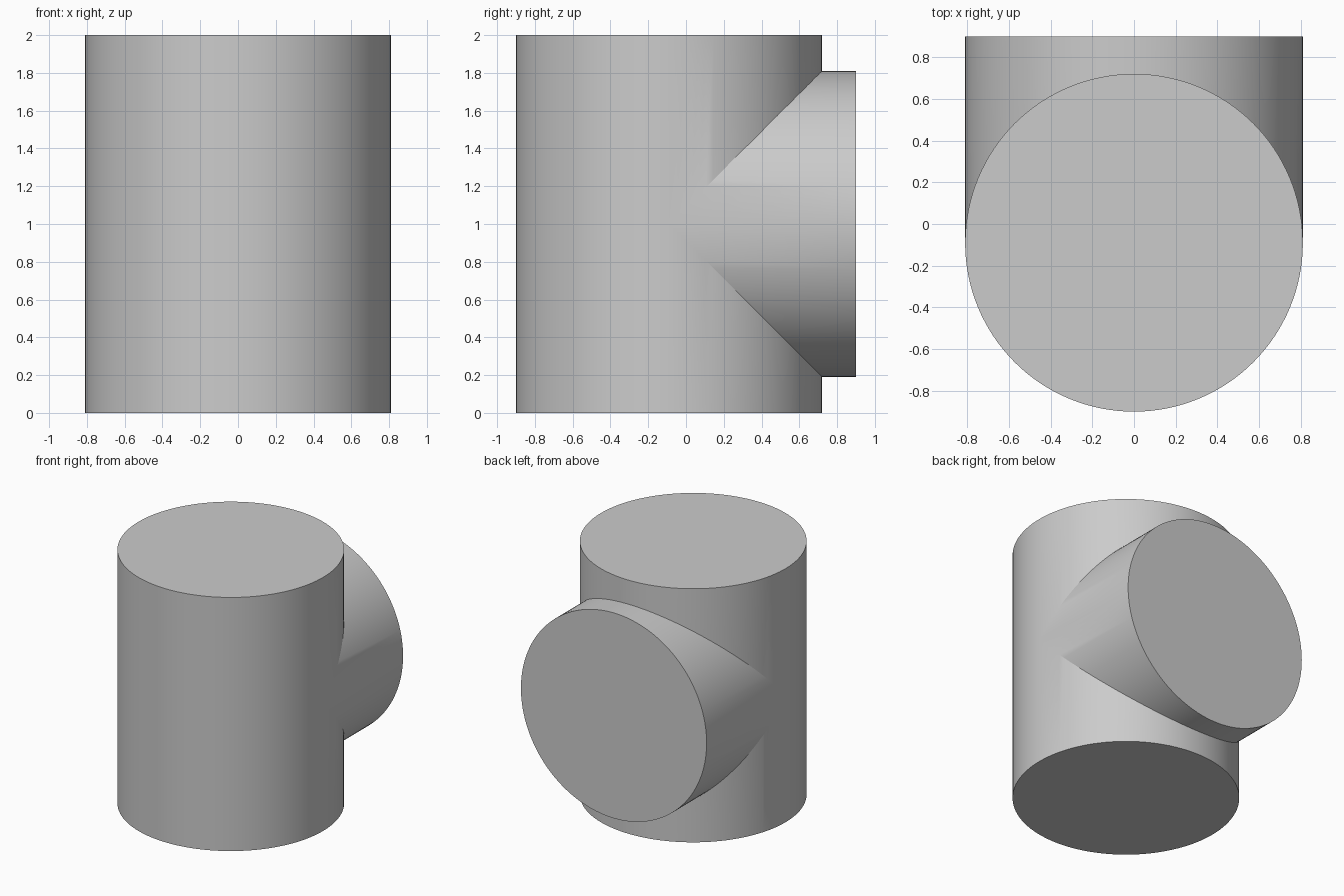
import bpy, bmesh
from math import sin, cos, pi

if "Cube" in bpy.data.objects:
    bpy.data.objects.remove(bpy.data.objects["Cube"])

R, AXIS_Y, MID_Z, HEIGHT, BRANCH_END = 0.81, -0.09, 1.0, 2.0, 0.90
N = 128
HALF = N // 2

bm = bmesh.new()


def skin(a, b, closed=True):
    """Quads between two equally long loops of vertices."""
    n = len(a)
    for i in range(n if closed else n - 1):
        j = (i + 1) % n
        bm.faces.new((a[i], a[j], b[j], b[i]))


# Main upright cylinder, split along the 45 degree mitre where the branch meets it
bottom, low, high, top = [], [], [], []
for i in range(N):
    a = 2 * pi * i / N
    x, y = R * cos(a), AXIS_Y + R * sin(a)
    rise = R * sin(a) if 0 < i < HALF else 0.0
    bottom.append(bm.verts.new((x, y, 0)))
    low.append(bm.verts.new((x, y, MID_Z - rise)))
    high.append(bm.verts.new((x, y, MID_Z + rise)) if rise else low[-1])
    top.append(bm.verts.new((x, y, HEIGHT)))
skin(bottom, low)
skin(high, top)
bm.faces.new(bottom)
bm.faces.new(top)

# Side branch of equal radius, from the mitre seam to its flat end
seam = low[:HALF + 1] + high[HALF - 1:0:-1]
end = [bm.verts.new((v.co.x, BRANCH_END, v.co.z)) for v in seam]
skin(seam, end)
bm.faces.new(end)

bmesh.ops.recalc_face_normals(bm, faces=bm.faces[:])
mesh = bpy.data.meshes.new("pipe_tee")
bm.to_mesh(mesh)
bm.free()

tee = bpy.data.objects.new("pipe_tee", mesh)
bpy.context.collection.objects.link(tee)
bpy.context.view_layer.objects.active = tee
tee.select_set(True)
bpy.ops.object.shade_smooth_by_angle(angle=pi / 9)
